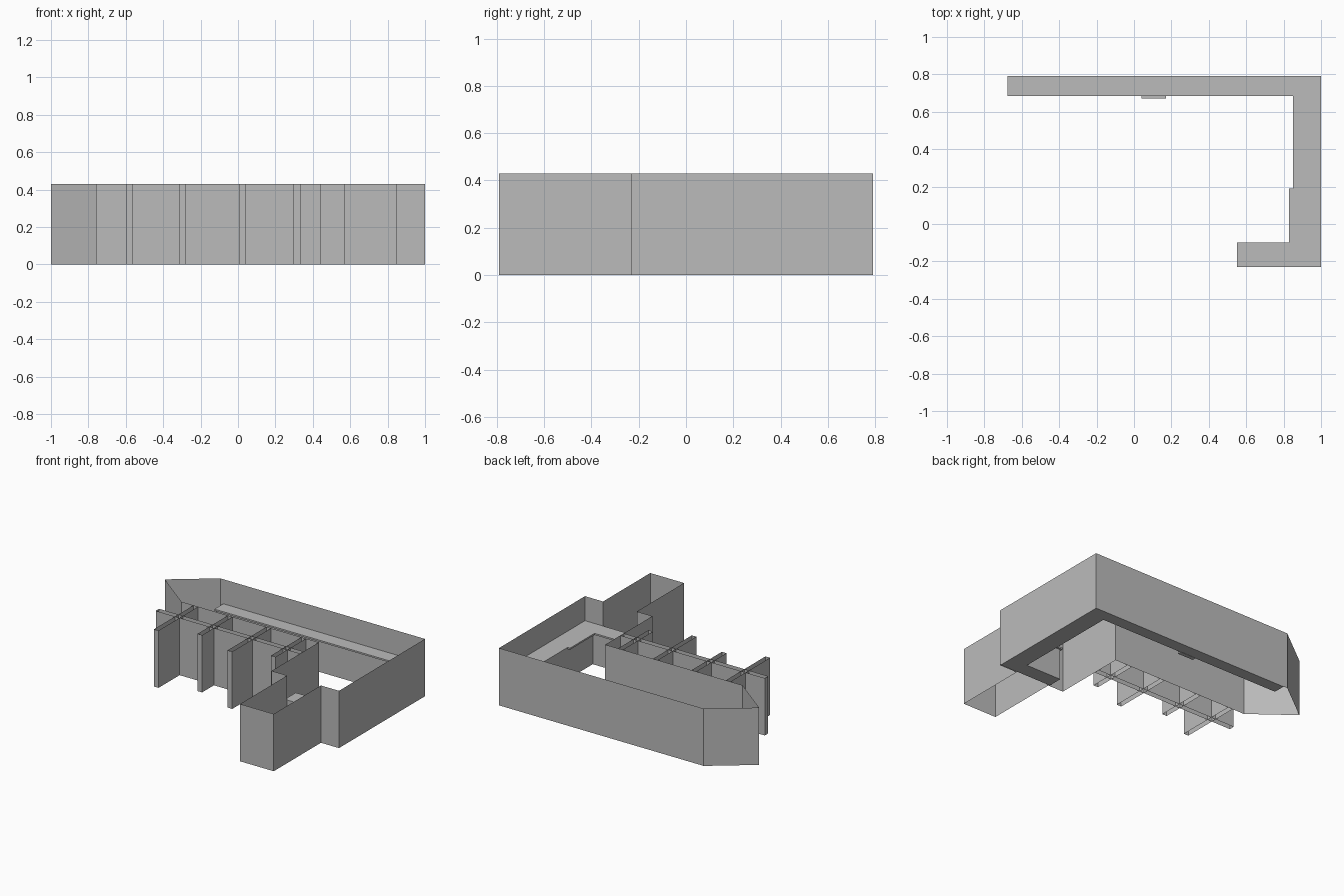
import bpy
import bmesh

cube = bpy.data.objects.get("Cube")
if cube:
    bpy.data.objects.remove(cube, do_unlink=True)

H = 0.43           # wall height
TOP = 0.246        # counter height

grey = bpy.data.materials.new("plain_grey")
grey.use_nodes = True
colour = (0.5, 0.5, 0.5, 1)
grey.diffuse_color = colour
grey.node_tree.nodes["Principled BSDF"].inputs["Base Color"].default_value = colour


def finish(name, bm):
    mesh = bpy.data.meshes.new(name)
    bm.to_mesh(mesh)
    bm.free()
    mesh.materials.append(grey)
    obj = bpy.data.objects.new(name, mesh)
    bpy.context.collection.objects.link(obj)
    return obj


def sheet(name, path, closed=False, z0=0.0, z1=H):
    """Thin upright wall following a plan path."""
    bm = bmesh.new()
    low = [bm.verts.new((x, y, z0)) for x, y in path]
    high = [bm.verts.new((x, y, z1)) for x, y in path]
    n = len(path)
    for i in range(n if closed else n - 1):
        j = (i + 1) % n
        bm.faces.new((low[i], low[j], high[j], high[i]))
    return finish(name, bm)


def slab(name, path, z0, z1):
    """Solid plan outline extruded between two heights."""
    bm = bmesh.new()
    face = bm.faces.new([bm.verts.new((x, y, z0)) for x, y in path])
    grown = bmesh.ops.extrude_face_region(bm, geom=[face])
    verts = [v for v in grown["geom"] if isinstance(v, bmesh.types.BMVert)]
    bmesh.ops.translate(bm, verts=verts, vec=(0, 0, z1 - z0))
    bmesh.ops.recalc_face_normals(bm, faces=bm.faces)
    return finish(name, bm)


# Room shell: long room, pointed left end, front alcove
sheet("room_walls", [
    (0.44, 0.33), (0.44, -0.23), (0.57, -0.23), (0.57, -0.79),
    (0.85, -0.79), (0.85, -0.23), (1.0, -0.23), (1.0, 0.79),
    (-0.70, 0.79), (-1.0, 0.56), (-0.70, 0.33)], closed=True)

# Counter following the back and side walls
slab("counter_base", [
    (-0.67, 0.785), (0.995, 0.785), (0.995, -0.225), (0.56, -0.225),
    (0.56, -0.115), (0.855, -0.115), (0.855, 0.695), (-0.67, 0.695)], 0.002, TOP - 0.012)
slab("counter_top", [
    (-0.675, 0.79), (1.0, 0.79), (1.0, -0.23), (0.55, -0.23), (0.55, -0.10),
    (0.83, -0.10), (0.83, 0.19), (0.85, 0.19), (0.85, 0.685), (-0.675, 0.685)],
    TOP - 0.012, TOP)
slab("counter_foot", [(0.04, 0.67), (0.17, 0.67), (0.17, 0.70), (0.04, 0.70)], 0, 0.02)

# Dividers: hollow fins of alternating length, open at top and bottom
for i, (x, front) in enumerate([(-0.60, -0.14), (-0.315, -0.03), (0.005, -0.13), (0.295, -0.03)]):
    sheet(f"divider_{i + 1}", [(x, 0.33), (x, front), (x + 0.038, front), (x + 0.038, 0.33)])

# Hollow cross wall through the dividers
sheet("cross_wall", [(0.44, 0.11), (-0.76, 0.11), (-0.76, 0.15), (0.44, 0.15)])
